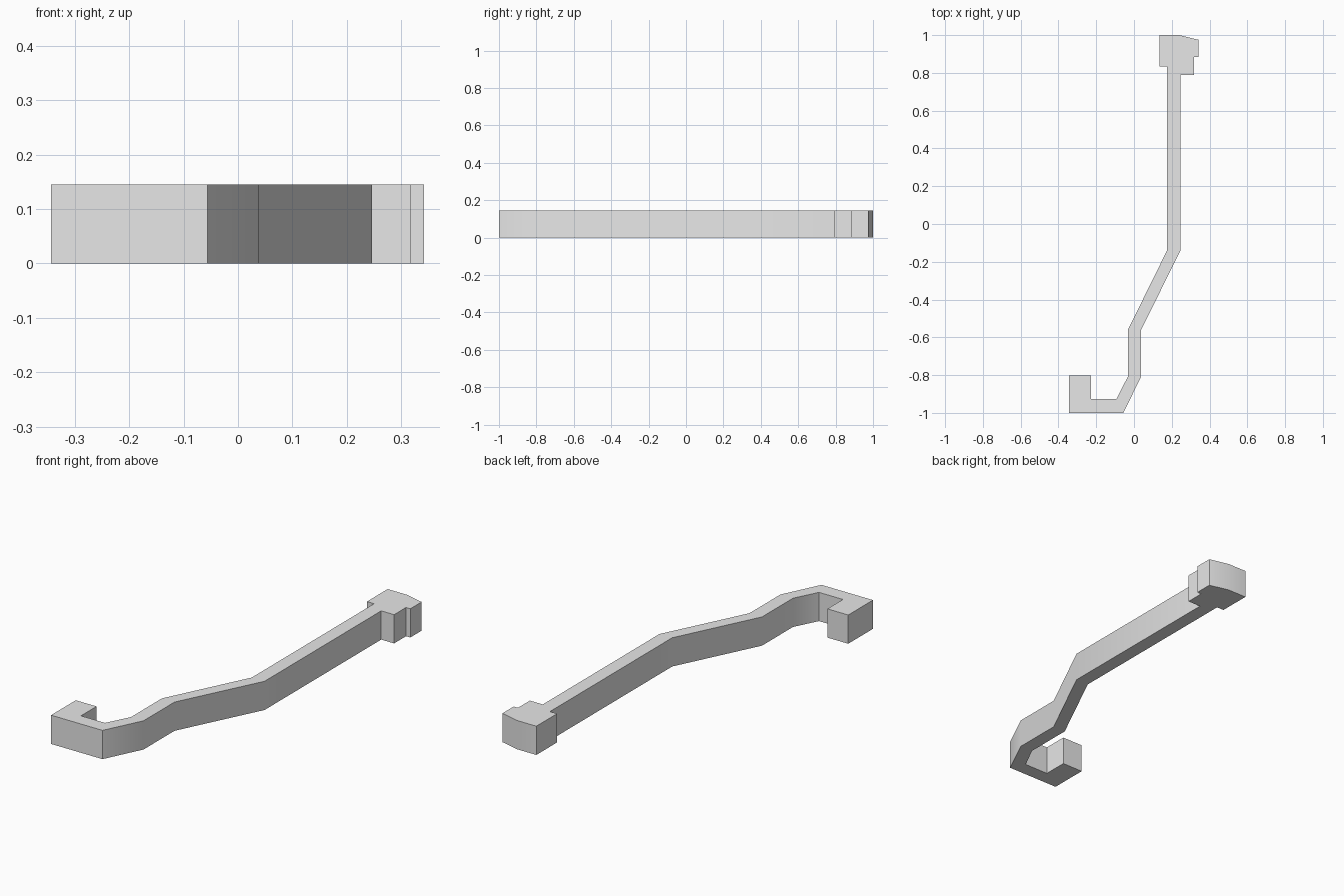
import bpy
import bmesh
import math

cube = bpy.data.objects.get("Cube")
if cube:
    bpy.data.objects.remove(cube, do_unlink=True)

HEIGHT = 0.145

# Stepped head at the back end
head = [(0.175, 0.835), (0.135, 0.835), (0.135, 1.0), (0.24, 1.0), (0.342, 0.975),
        (0.342, 0.885), (0.318, 0.885), (0.318, 0.79), (0.246, 0.79)]
# Right-hand and left-hand sides of the cranked arm
arm_outer = [(0.246, -0.14), (0.038, -0.56), (0.038, -0.807)]
arm_inner = [(-0.032, -0.807), (-0.032, -0.56), (0.175, -0.14)]
# Hook at the front end
hook = [(-0.056, -1.0), (-0.343, -1.0), (-0.343, -0.803),
        (-0.227, -0.803), (-0.227, -0.927), (-0.093, -0.927)]

# Extrude the closed outline into a flat bar
bm = bmesh.new()
verts = [bm.verts.new((x, y, 0)) for x, y in head + arm_outer + hook + arm_inner]
base = bm.faces.new(verts)
top = bmesh.ops.extrude_face_region(bm, geom=[base], use_keep_orig=True)
moved = [v for v in top["geom"] if isinstance(v, bmesh.types.BMVert)]
bmesh.ops.translate(bm, verts=moved, vec=(0, 0, HEIGHT))
bmesh.ops.recalc_face_normals(bm, faces=bm.faces[:])
mesh = bpy.data.meshes.new("hooked_lever")
bm.to_mesh(mesh)
bm.free()

lever = bpy.data.objects.new("hooked_lever", mesh)
bpy.context.collection.objects.link(lever)

# Plain grey finish
grey = bpy.data.materials.new("light_grey")
grey.use_nodes = True
color = (0.8, 0.8, 0.8, 1)
grey.diffuse_color = color
grey.node_tree.nodes["Principled BSDF"].inputs["Base Color"].default_value = color
mesh.materials.append(grey)

# Soften the shallow bends, keep the corners sharp
bpy.ops.object.select_all(action="DESELECT")
lever.select_set(True)
bpy.context.view_layer.objects.active = lever
bpy.ops.object.shade_smooth_by_angle(angle=math.radians(30))
